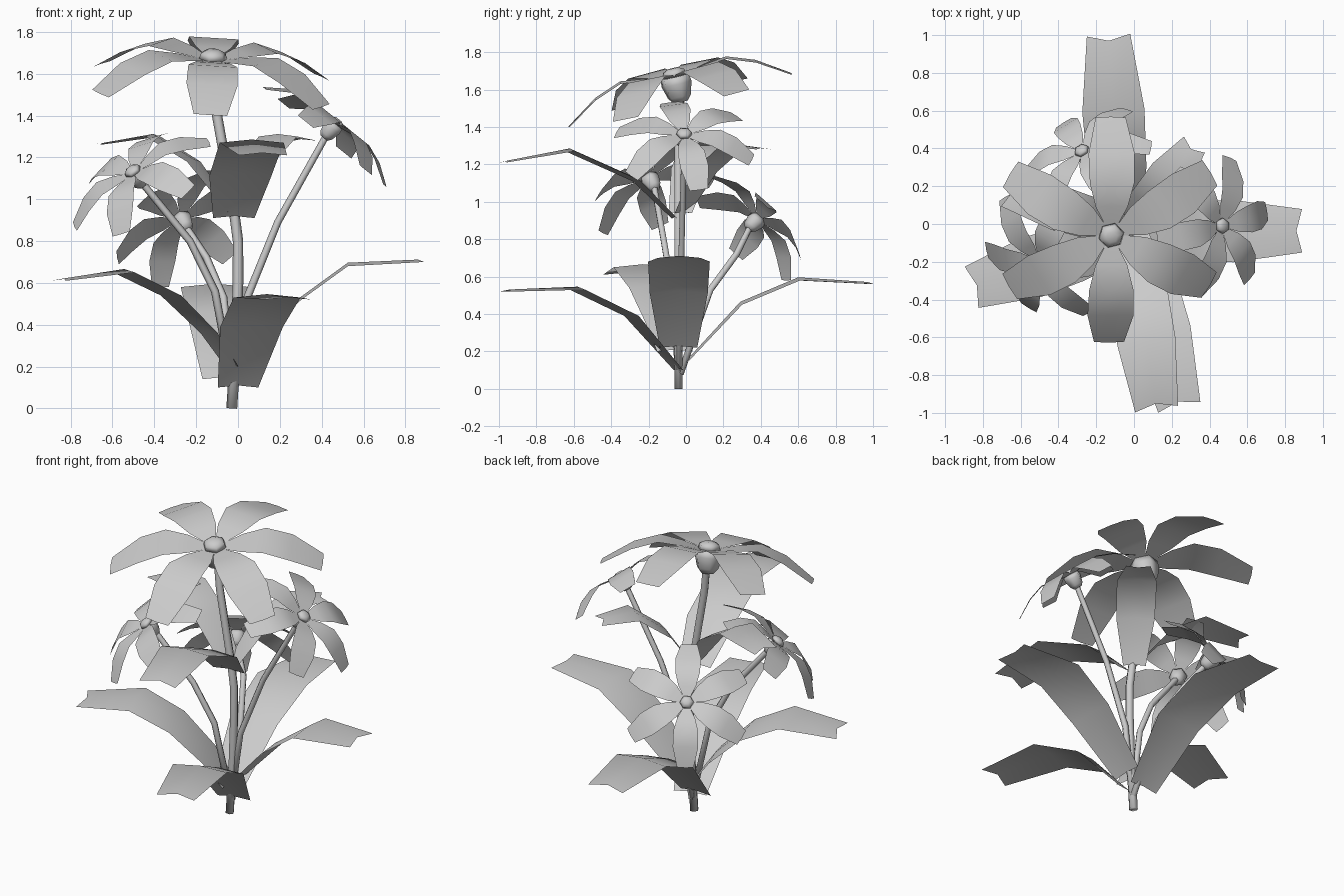
import bpy, math
from mathutils import Vector, Matrix

cube = bpy.data.objects.get("Cube")
if cube:
    bpy.data.objects.remove(cube)

grey = bpy.data.materials.new("plain_grey")
grey.use_nodes = True
COL = (0.6, 0.6, 0.6, 1)
grey.diffuse_color = COL
grey.node_tree.nodes["Principled BSDF"].inputs["Base Color"].default_value = COL


def make(name, verts, faces):
    mesh = bpy.data.meshes.new(name)
    mesh.from_pydata(verts, [], faces)
    mesh.materials.append(grey)
    mesh.update()
    for p in mesh.polygons:
        p.use_smooth = True
    ob = bpy.data.objects.new(name, mesh)
    bpy.context.collection.objects.link(ob)


def blade(path, widths, ridge, notch):
    """Strip of three points per row, raised along the middle."""
    path = [Vector(p) for p in path]
    run = path[-1] - path[0]
    run.z = 0
    run.normalize()
    side = Vector((-run.y, run.x, 0))
    verts, faces = [], []
    for i, (p, w) in enumerate(zip(path, widths)):
        mid = p + Vector((0, 0, ridge * w))
        if i == len(path) - 1:
            mid -= run * notch
        verts += [p + side * w / 2, mid, p - side * w / 2]
    for i in range(len(path) - 1):
        for j in (0, 1):
            a = i * 3 + j
            faces.append((a, a + 3, a + 4, a + 1))
    return verts, faces


def skin(rings, sides):
    """Side faces joining rings of points."""
    faces = []
    for i in range(rings - 1):
        for k in range(sides):
            n = (k + 1) % sides
            a, b = i * sides, (i + 1) * sides
            faces.append((a + k, a + n, b + n, b + k))
    return faces + [tuple(reversed(range(sides)))]


def lathe(name, profile, matrix, sides=6):
    verts = []
    for r, z in profile:
        for k in range(sides):
            a = math.tau * k / sides + math.pi / 6
            verts.append(matrix @ Vector((r * math.cos(a), r * math.sin(a), z)))
    last = (len(profile) - 1) * sides
    make(name, verts, skin(len(profile), sides) + [tuple(range(last, last + sides))])


def stem(name, path, r0, r1, sides=6):
    path = [Vector(p) for p in path]
    verts = []
    for i, p in enumerate(path):
        d = (path[min(i + 1, len(path) - 1)] - path[max(i - 1, 0)]).normalized()
        u = d.cross(Vector((0, 1, 0))).normalized()
        v = u.cross(d)
        r = r0 + (r1 - r0) * i / (len(path) - 1)
        for k in range(sides):
            a = -math.tau * k / sides
            verts.append(p + u * r * math.cos(a) + v * r * math.sin(a))
    make(name, verts, skin(len(path), sides))


def flower(name, centre, normal, size, phase):
    normal = Vector(normal).normalized()
    # Local x points downhill, so the phase is measured from there
    down = Vector((normal.x, normal.y, 0)).normalized()
    x = (down - normal * down.dot(normal)).normalized()
    y = normal.cross(x)
    m = Matrix((x, y, normal)).transposed().to_4x4()
    m = Matrix.Translation(centre) @ m @ Matrix.Scale(size, 4)
    verts, faces = [], []
    for k in range(6):
        a = math.radians(phase + 60 * k)
        radial = [(0.05, 0), (0.16, 0.02), (0.29, 0.035), (0.44, -0.02), (0.61, -0.13)]
        path = [(r * math.cos(a), r * math.sin(a), z) for r, z in radial]
        v, f = blade(path, (0.06, 0.17, 0.235, 0.245, 0.16), 0, -0.005)
        base = len(verts)
        verts += [m @ p for p in v]
        faces += [tuple(i + base for i in q) for q in f]
    make(name + "_petals", verts, faces)
    lathe(name + "_centre", [(0.07, 0), (0.06, 0.03), (0.03, 0.045)], m)
    lathe(name + "_calyx", [(0.04, -0.14), (0.065, -0.11), (0.085, -0.04), (0.08, 0)], m)


# Blossoms
flower("top_flower", (-0.12, -0.06, 1.67), (0.06, -0.23, 0.97), 1, -14.6)
flower("left_flower", (0.465, -0.01, 1.36), (0.63, 0, 0.78), 0.62, 12)
flower("right_flower", (-0.5, -0.2, 1.13), (-0.5, -0.45, 0.74), 0.62, 22)
flower("back_flower", (-0.275, 0.385, 0.91), (-0.41, 0.65, 0.66), 0.6, 0)

# Stems
stem("main_stem", [(-0.03, -0.04, 0), (-0.01, -0.04, 0.3), (0, -0.04, 0.6), (0, -0.04, 0.8),
                   (-0.02, -0.04, 0.95), (-0.1, -0.04, 1.4), (-0.12, -0.03, 1.54)], 0.026, 0.024)
stem("left_stem", [(-0.02, -0.04, 0.08), (0.04, -0.03, 0.52), (0.19, -0.02, 0.89),
                   (0.42, -0.01, 1.3)], 0.02, 0.016)
stem("right_stem", [(-0.02, -0.04, 0.08), (-0.11, -0.08, 0.56), (-0.23, -0.12, 0.8),
                    (-0.46, -0.17, 1.08)], 0.02, 0.017)
stem("back_stem", [(-0.02, -0.03, 0.08), (-0.07, 0.13, 0.53), (-0.15, 0.27, 0.72),
                   (-0.25, 0.345, 0.87)], 0.02, 0.017)

# Leaves: start, direction of the tip, then reach and height along the way
LOWER = (0.2, 0.31, 0.33, 0.23)
leaves = {
    "right_lower_leaf": ((-0.03, -0.06), (-0.86, -0.335), [(0, 0.2), (0.13, 0.36), (0.35, 0.54), (0.62, 0.65), (1, 0.61)],
                         (0.2, 0.26, 0.31, 0.33, 0.23)),
    "front_lower_leaf": ((0, -0.04), (0.24, -0.97), [(0, 0.1), (0.27, 0.39), (0.58, 0.53), (1, 0.52)], LOWER),
    "left_lower_leaf": ((0.02, -0.04), (0.89, -0.036), [(0, 0.22), (0.31, 0.51), (0.58, 0.68), (1, 0.7)], LOWER),
    "back_lower_leaf": ((-0.07, 0), (-0.135, 1), [(0, 0.14), (0.29, 0.45), (0.6, 0.58), (1, 0.56)], LOWER),
    "front_upper_leaf": ((-0.02, -0.06), (0.12, -0.98), [(0, 0.91), (0.22, 1.11), (0.61, 1.27), (1, 1.21)],
                         (0.2, 0.3, 0.31, 0.23)),
    "left_upper_leaf": ((-0.02, -0.02), (0.32, 0.42), [(0, 0.94), (0.27, 1.16), (0.62, 1.3), (1, 1.28)], (0.13, 0.22, 0.23, 0.14)),
    "right_upper_leaf": ((-0.03, -0.03), (-0.68, 0.17), [(0, 0.94), (0.28, 1.18), (0.58, 1.3), (1, 1.26)], (0.13, 0.22, 0.24, 0.16)),
}
for name, (start, tip, rows, widths) in leaves.items():
    a, b = Vector(start), Vector(tip)
    path = [(*a.lerp(b, t), z) for t, z in rows]
    make(name, *blade(path, widths, 0.05, 0.03))
